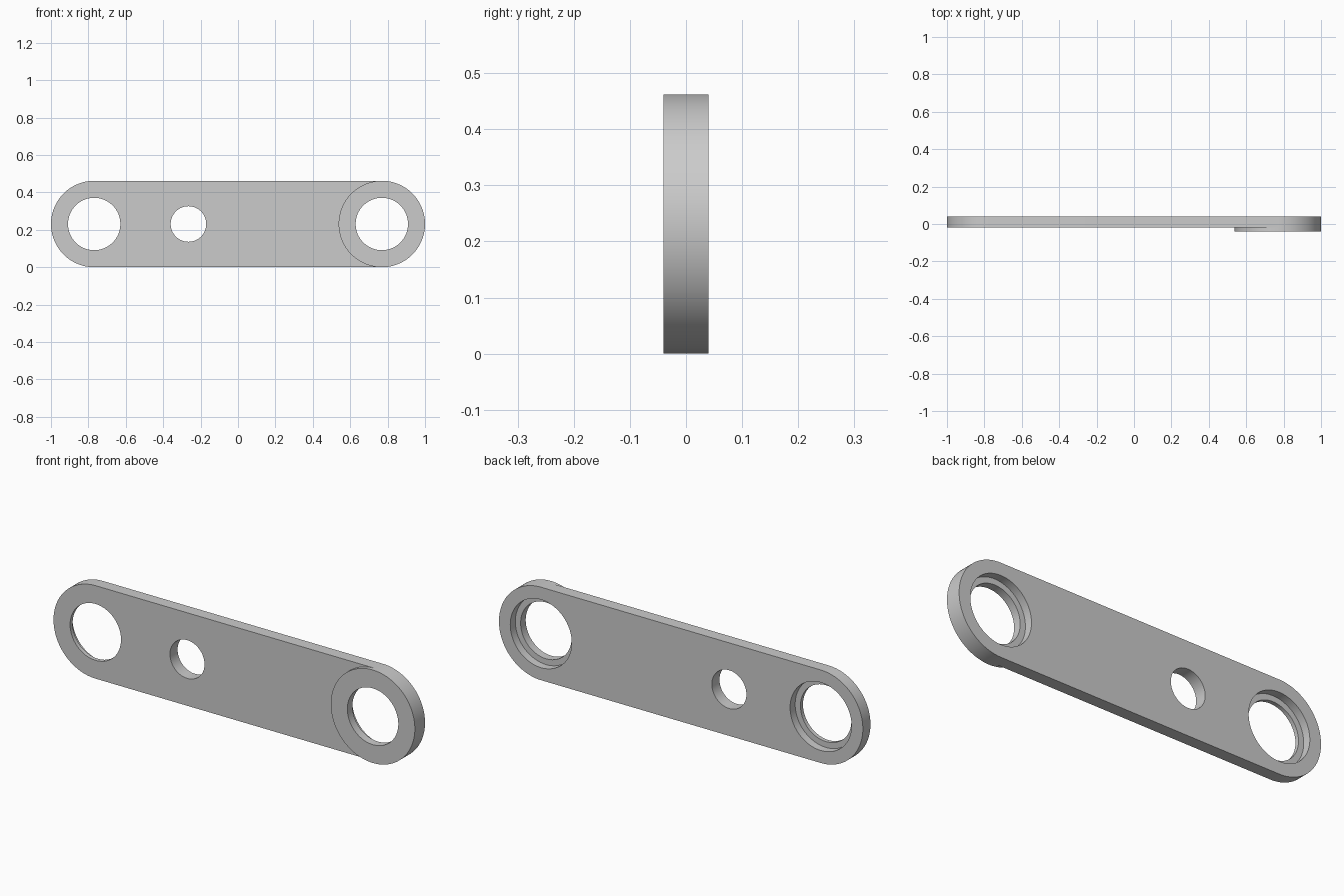
import bpy, bmesh, math

if "Cube" in bpy.data.objects:
    bpy.data.objects.remove(bpy.data.objects["Cube"])

R = 0.231            # end radius, also the height of the centre line
END = 1 - R          # distance of the end holes from the middle
BACK, FLOOR, FACE, FRONT = 0.04, 0.0, -0.02, -0.04
HOLE, RECESS, SMALL = 0.14, 0.169, 0.095
STEPS = 48           # segments in a half circle

grey = bpy.data.materials.new("plain grey")
grey.use_nodes = True
grey.diffuse_color = (0.6, 0.6, 0.6, 1)
grey.node_tree.nodes["Principled BSDF"].inputs["Base Color"].default_value = (0.6, 0.6, 0.6, 1)


def slot(name, x0, x1, r, y0, y1):
    """Solid with round ends at x0 and x1 (a disc if equal), from y0 back to y1."""
    pts = []
    for x, start in ((x1, -math.pi / 2), (x0, math.pi / 2)):
        for i in range(STEPS + (x0 != x1)):
            a = start + math.pi * i / STEPS
            pts.append((x + r * math.cos(a), y0, R + r * math.sin(a)))
    bm = bmesh.new()
    face = bm.faces.new([bm.verts.new(p) for p in pts])
    out = bmesh.ops.extrude_face_region(bm, geom=[face])
    moved = [v for v in out["geom"] if isinstance(v, bmesh.types.BMVert)]
    bmesh.ops.translate(bm, verts=moved, vec=(0, y1 - y0, 0))
    bmesh.ops.recalc_face_normals(bm, faces=bm.faces)
    mesh = bpy.data.meshes.new(name)
    bm.to_mesh(mesh)
    bm.free()
    mesh.materials.append(grey)
    ob = bpy.data.objects.new(name, mesh)
    bpy.context.collection.objects.link(ob)
    return ob


def drill(ob, x, r, y0, y1):
    """Cut a round hole and remove the cutter."""
    cutter = slot("cutter", x, x, r, y0, y1)
    cutter.hide_render = True
    mod = ob.modifiers.new("hole", "BOOLEAN")
    mod.operation, mod.solver, mod.object = "DIFFERENCE", "EXACT", cutter
    bpy.context.view_layer.objects.active = ob
    bpy.ops.object.modifier_apply(modifier=mod.name)
    bpy.data.objects.remove(cutter)


# Flat bar with two recessed end holes and a small hole
bar = slot("link_bar", -END, END, R, FACE, BACK)
for side in (-1, 1):
    drill(bar, side * END, RECESS, FLOOR, BACK + 0.1)
    drill(bar, side * END, HOLE, FRONT - 0.1, BACK + 0.1)
drill(bar, -0.265, SMALL, FRONT - 0.1, BACK + 0.1)

# Raised ring on the front of the left end
boss = slot("raised_ring", END, END, R, FRONT, FACE)
drill(boss, END, HOLE, FRONT - 0.1, BACK + 0.1)

# Smooth round walls with sharp rims
bpy.ops.object.select_all(action="DESELECT")
for ob in (bar, boss):
    ob.select_set(True)
bpy.context.view_layer.objects.active = bar
bpy.ops.object.shade_smooth_by_angle(angle=math.radians(30))
